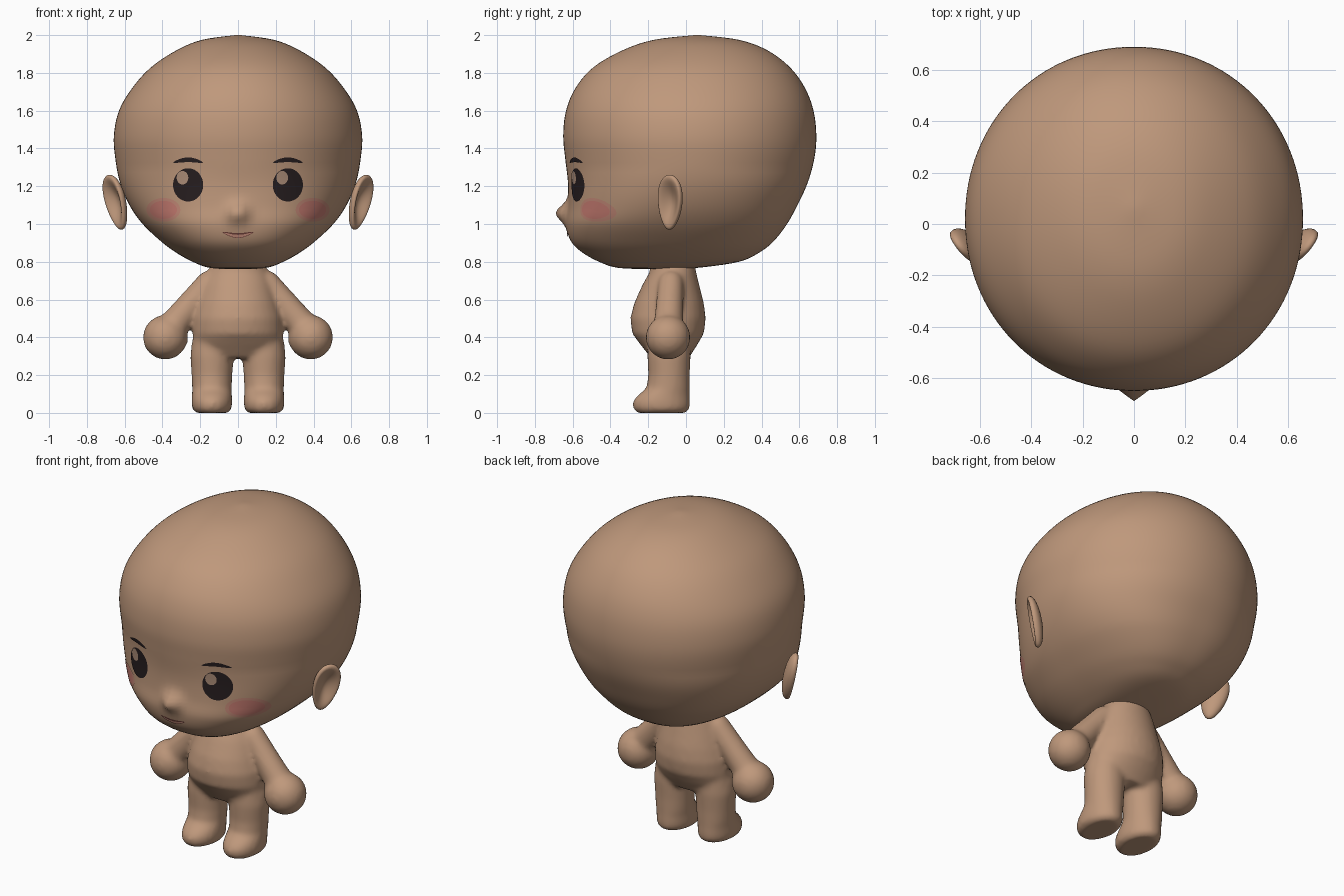
import bpy, bmesh
from math import sin, cos, pi, exp
from mathutils import Vector, Matrix

if "Cube" in bpy.data.objects:
    bpy.data.objects.remove(bpy.data.objects["Cube"])


def material(name, *rgb):
    mat = bpy.data.materials.new(name)
    mat.use_nodes = True
    mat.diffuse_color = (*rgb, 1)
    mat.node_tree.nodes["Principled BSDF"].inputs["Base Color"].default_value = (*rgb, 1)
    return mat


skin = material("skin", .52, .315, .2)
dark = material("dark eye", .02, .013, .014)
glint = material("eye glint", .42, .27, .19)
blush = material("blush", .57, .2, .165)
soft_blush = material("soft blush", .55, .25, .185)
lip = material("lip", .6, .28, .21)
mouth_dark = material("mouth line", .15, .05, .04)


def finish(name, bm, mat, fix_normals=True):
    bmesh.ops.remove_doubles(bm, verts=bm.verts, dist=1e-5)
    if fix_normals:
        bmesh.ops.recalc_face_normals(bm, faces=bm.faces)
    for face in bm.faces:
        face.smooth = True
    mesh = bpy.data.meshes.new(name)
    bm.to_mesh(mesh)
    bm.free()
    obj = bpy.data.objects.new(name, mesh)
    bpy.context.collection.objects.link(obj)
    mesh.materials.append(mat)
    return obj


def skin_rings(bm, rings):
    """Close a stack of equal rings into a capped tube."""
    loops = [[bm.verts.new(p) for p in ring] for ring in rings]
    count = len(loops[0])
    for a, b in zip(loops, loops[1:]):
        for i in range(count):
            j = (i + 1) % count
            bm.faces.new((a[i], a[j], b[j], b[i]))
    bm.faces.new(loops[0][::-1])
    bm.faces.new(loops[-1])


# Head outline: height, front, back, half width
outline = [Vector(p) for p in (
    (.76, -.17, -.13, .02), (.768, -.36, .06, .15), (.8, -.46, .28, .24),
    (.85, -.55, .39, .33), (.91, -.61, .465, .41), (1, -.635, .535, .505),
    (1.1, -.625, .59, .575), (1.22, -.625, .645, .625), (1.35, -.64, .68, .65),
    (1.47, -.65, .69, .657), (1.6, -.635, .675, .63), (1.72, -.585, .63, .56),
    (1.83, -.49, .55, .46), (1.92, -.335, .43, .325), (1.975, -.17, .28, .19),
    (2, .045, .075, .015))]


def smooth_path(points, steps):
    result = []
    ends = [points[0]] + points + [points[-1]]
    for a, b, c, d in zip(ends, ends[1:], ends[2:], ends[3:]):
        for k in range(steps):
            t = k / steps
            result.append(b + (c - a) * t / 2 + (a * 2 - b * 5 + c * 4 - d) * t**2 / 2
                          + (b * 3 - a - c * 3 + d) * t**3 / 2)
    return result + [points[-1]]


sections = smooth_path(outline, 5)


def squareness(z):
    return 2.05 + .3 * min(1, max(0, (1.3 - z) / .3))


def nose(x, z):
    return .06 * exp(-(x / .05)**2 - ((z - 1.06) / .05)**2)


def face_y(x, z):
    """Depth of the front of the head."""
    for a, b in zip(sections, sections[1:]):
        if a[0] <= z <= b[0]:
            s = a.lerp(b, (z - a[0]) / (b[0] - a[0]))
            break
    n = squareness(z)
    bulge = max(0, 1 - abs(x / s[3])**n)**(1 / n)
    return (s[1] + s[2]) / 2 - (s[2] - s[1]) / 2 * bulge - nose(x, z)


def head_ring(s, count=128):
    z, front, back, half = s
    power = 2 / squareness(z)
    ring = []
    for i in range(count):
        a = 2 * pi * i / count
        c, d = cos(a), sin(a)
        x = half * abs(c)**power * (1 if c > 0 else -1)
        y = (front + back) / 2 + (back - front) / 2 * abs(d)**power * (1 if d > 0 else -1)
        ring.append((x, y - (nose(x, z) if d < 0 else 0), z))
    return ring


bm = bmesh.new()
skin_rings(bm, [head_ring(s) for s in sections])
finish("head", bm, skin)

# Cupped ears, tilted outward at the top
for side, label in ((1, "left"), (-1, "right")):
    bm = bmesh.new()
    bmesh.ops.create_uvsphere(bm, u_segments=32, v_segments=24, radius=1)
    normal = Vector((.78, -.6, -.18)).normalized()
    up = Vector((.3, 0, 1))
    up = (up - normal * up.dot(normal)).normalized()
    across = up.cross(normal)
    for v in bm.verts:
        p = v.co.copy()
        w = p.z
        if w > 0:
            w *= 1 - 1.5 * (1 - p.x**2 - p.y**2)
        v.co = (Vector((.65, -.085, 1.115)) + across * p.x * (.075 + .015 * p.y)
                + up * p.y * .15 + normal * w * .045)
        v.co.x *= side
    finish(label + "_ear", bm, skin)


# Body: overlapping lofts fused into one soft skin
def loft(bm, rings, axis=(0, 0, 1), count=32):
    """Each ring is (centre, half width, half depth)."""
    turn = Vector((0, 0, 1)).rotation_difference(Vector(axis))
    skin_rings(bm, [[Vector(c) + turn @ Vector((rx * cos(2 * pi * i / count),
                     ry * sin(2 * pi * i / count), 0)) for i in range(count)]
                    for c, rx, ry in rings])


bm = bmesh.new()
loft(bm, [((0, y, z), rx, ry) for z, y, rx, ry in (
    (.29, -.085, .19, .1), (.36, -.09, .235, .15), (.42, -.095, .24, .19),
    (.5, -.095, .237, .2), (.58, -.09, .215, .185), (.68, -.08, .185, .15),
    (.74, -.07, .165, .125), (.82, -.07, .12, .11))])
for side in (1, -1):
    # leg with foot
    loft(bm, [((side * .138, y, z), rx, ry) for z, y, rx, ry in (
        (0, -.13, .085, .13), (.02, -.13, .105, .15), (.06, -.13, .108, .152),
        (.09, -.12, .106, .14), (.13, -.095, .105, .115), (.2, -.09, .108, .11),
        (.3, -.09, .115, .115), (.4, -.09, .1, .11))])
    # arm with shoulder and round hand
    shoulder = Vector((side * .155, -.08, .685))
    wrist = Vector((side * .37, -.095, .43))
    loft(bm, [(shoulder.lerp(wrist, t), r, r) for t, r in
              ((0, .068), (.4, .072), (.75, .077), (1, .085))], wrist - shoulder)
    for centre, r in ((shoulder, .068), (Vector((side * .385, -.095, .4)), .119)):
        bmesh.ops.create_icosphere(bm, subdivisions=3, radius=r,
                                   matrix=Matrix.Translation(centre))
body = finish("body", bm, skin)
remesh = body.modifiers.new("fuse", "REMESH")
remesh.mode = "VOXEL"
remesh.voxel_size = .014
remesh.use_smooth_shade = True
soften = body.modifiers.new("soften", "SMOOTH")
soften.factor = .5
soften.iterations = 8


# Painted face details: thin sheets that follow the face
def patch(name, shape, mat, lift, nu=6, nv=32):
    bm = bmesh.new()
    grid = []
    for i in range(nu + 1):
        row = []
        for j in range(nv + 1):
            x, z = shape(i / nu, j / nv)
            row.append(bm.verts.new((x, face_y(x, z) - lift, z)))
        grid.append(row)
    for a, b in zip(grid, grid[1:]):
        for j in range(nv):
            bm.faces.new((a[j], b[j], b[j + 1], a[j + 1]))
    bmesh.ops.dissolve_degenerate(bm, edges=bm.edges, dist=1e-5)
    finish(name, bm, mat, False)


def disc(cx, cz, rx, rz):
    return lambda u, v: (cx + u * rx * cos(2 * pi * v), cz + u * rz * sin(2 * pi * v))


def stroke(cx, cz, width, rise, thick):
    def shape(u, v):
        arch = sin(pi * u)
        return cx + (u - .5) * width, cz + rise * arch + (v - .5) * thick * max(arch, 0)**.6
    return shape


for side, label in ((1, "left"), (-1, "right")):
    patch(label + "_eye", disc(side * .264, 1.207, .08, .088), dark, .004)
    patch(label + "_eye_glint", disc(side * .264 - .03, 1.245, .031, .036), glint, .007)
    patch(label + "_cheek", disc(side * .395, 1.075, .09, .063), soft_blush, .004)
    patch(label + "_cheek_core", disc(side * .395, 1.075, .072, .048), blush, .006)
    patch(label + "_brow", stroke(side * .264, 1.325, .16, .015, .025), dark, .004, 20, 4)
patch("mouth", stroke(0, .957, .165, -.018, .026), mouth_dark, .004, 20, 4)
patch("lower_lip", stroke(0, .954, .15, -.018, .014), lip, .006, 20, 4)
